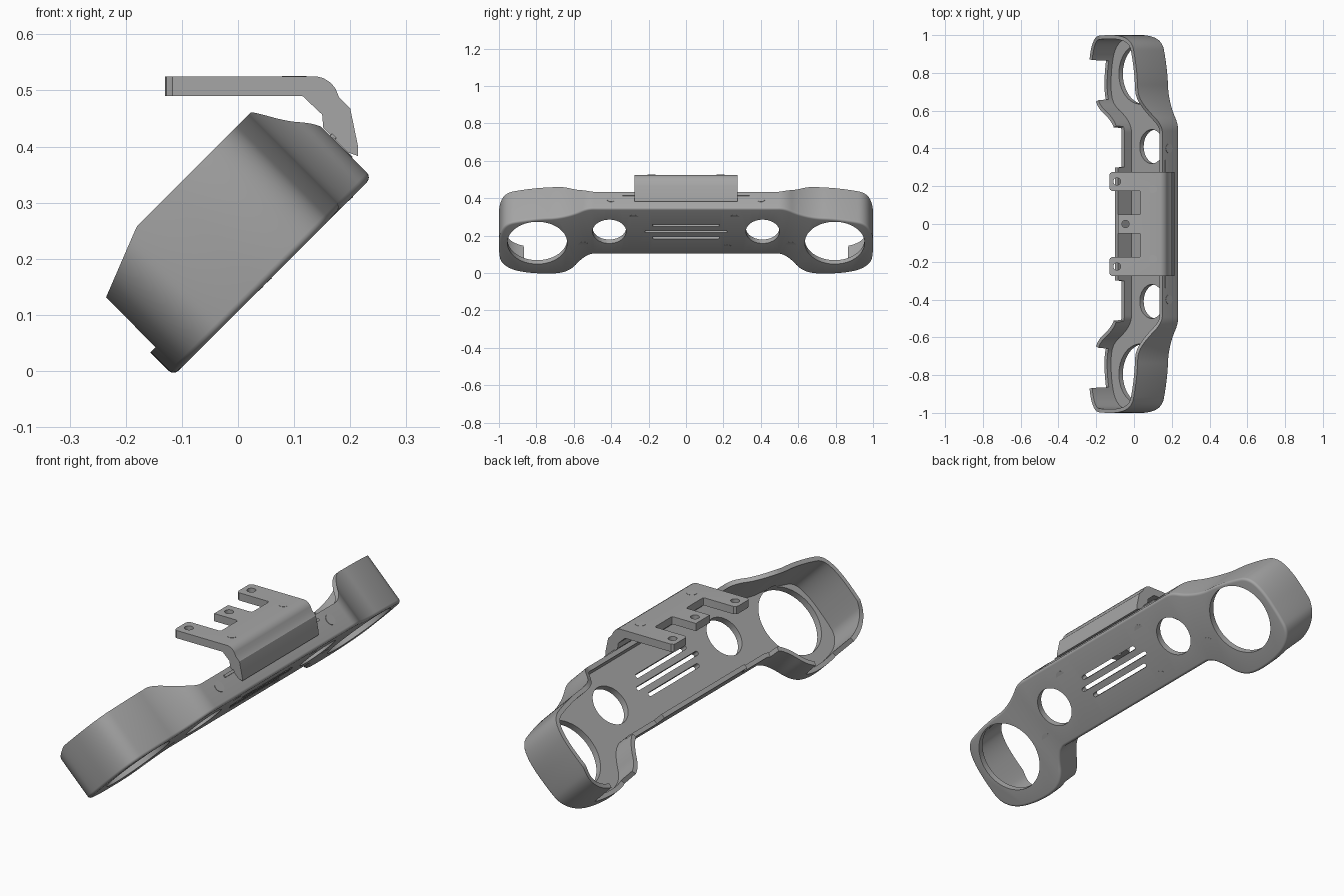
import bpy, bmesh, math
from mathutils import Matrix, Vector

if "Cube" in bpy.data.objects:
    bpy.data.objects.remove(bpy.data.objects["Cube"])

R2 = math.sqrt(2)
FACE = 0.0755          # depth of the outer face along the tilted axis
FLOOR = 0.105          # depth of the inside of the plate
WALL = 0.02
EDGE = 0.012           # rounding of the outer edge

grey = bpy.data.materials.new("plain grey")
grey.use_nodes = True
grey.diffuse_color = (0.38, 0.38, 0.38, 1)
grey.node_tree.nodes["Principled BSDF"].inputs["Base Color"].default_value = (0.38, 0.38, 0.38, 1)

# Tilted frame: local x = along the part, y = up the plate, z = outwards
TILT = Matrix(((0, 1 / R2, 1 / R2, 0), (1, 0, 0, 0), (0, 1 / R2, -1 / R2, 0), (0, 0, 0, 1)))


def place(y, u, depth):
    return TILT @ Vector((y, u, -depth))


def up_plate(z):
    return z * R2 - FACE


def finish(name, bm):
    bmesh.ops.recalc_face_normals(bm, faces=bm.faces)
    mesh = bpy.data.meshes.new(name)
    bm.to_mesh(mesh)
    bm.free()
    mesh.materials.append(grey)
    obj = bpy.data.objects.new(name, mesh)
    bpy.context.collection.objects.link(obj)
    return obj


def prism(name, matrix, points, low, high):
    """Solid from a flat outline, stretched between two heights."""
    bm = bmesh.new()
    rings = [[bm.verts.new(matrix @ Vector((a, b, h))) for a, b in points] for h in (low, high)]
    bm.faces.new(rings[0])
    bm.faces.new(rings[1])
    for i in range(len(points)):
        j = (i + 1) % len(points)
        bm.faces.new((rings[0][i], rings[0][j], rings[1][j], rings[1][i]))
    return finish(name, bm)


def rounded(cx, cy, half_w, half_h, r, steps=6):
    """Rounded rectangle; a circle when the radius fills it."""
    pts = []
    for k, (sx, sy) in enumerate(((1, 1), (-1, 1), (-1, -1), (1, -1))):
        for s in range(steps + 1):
            a = (k + s / steps) * math.pi / 2
            p = (cx + sx * (half_w - r) + r * math.cos(a), cy + sy * (half_h - r) + r * math.sin(a))
            if not pts or math.dist(p, pts[-1]) > 1e-5:
                pts.append(p)
    if math.dist(pts[0], pts[-1]) < 1e-5:
        pts.pop()
    return pts


def circle(cx, cy, r, steps=6):
    return rounded(cx, cy, r, r, r, steps)


def cut(obj, cutters):
    bpy.context.view_layer.objects.active = obj
    for c in cutters:
        c.hide_render = True
        m = obj.modifiers.new("cut", 'BOOLEAN')
        m.operation, m.object, m.solver = 'DIFFERENCE', c, 'EXACT'
        bpy.ops.object.modifier_apply(modifier=m.name)
        bpy.data.objects.remove(c)


def smooth(obj):
    bpy.ops.object.select_all(action='DESELECT')
    obj.select_set(True)
    bpy.context.view_layer.objects.active = obj
    bpy.ops.object.shade_smooth_by_angle(angle=math.radians(30))


# Half outline of the plate, then rounded by corner cutting
keys = [(0, .10), (.46, .10), (.51, .10), (.56, .07), (.61, .015), (.68, -.009), (.82, -.007),
        (.93, .011), (.99, .05), (1, .10), (1, .20), (.965, .262), (.88, .278), (.78, .290),
        (.69, .293), (.60, .314), (.53, .345), (.46, .345), (0, .345)]
half = [Vector((y, up_plate(z))) for y, z in keys]
for _ in range(3):
    new = [half[0]]
    for a, b in zip(half, half[1:]):
        new += [a.lerp(b, .25), a.lerp(b, .75)]
    half = new[:1] + new[2:-1] + [half[-1]]

# Paired points where the lower rim steps
STEPS = (.30, .51, .65, .87)
half = [p for p in half if p.y > .15 or all(abs(p.x - s) > .005 for s in STEPS)]
outline = []
for a, b in zip(half, half[1:]):
    outline.append(a)
    for s in STEPS:
        if a.y < .15 and a.x < s <= b.x:
            for d in (-.002, .002):
                outline.append(a.lerp(b, (s + d - a.x) / (b.x - a.x)))
outline.append(half[-1])
outline += [Vector((-p.x, p.y)) for p in reversed(outline[1:-1])]


def rim(p):
    """Depth of the wall edge at a point of the outline."""
    y, u = abs(p.x), p.y
    if u > .2:
        t = min(max((y - .48) / .22, 0), 1)
        return .2 + .11 * t * t * (3 - 2 * t)
    if y < .30:
        return .207
    if y < .51:
        return .158
    if y < .65:
        return .212
    if y < .87:
        return .134
    return min(.31, .2546 + (u + .085) * .395)


def inset(d):
    n = len(outline)
    res = []
    for i, p in enumerate(outline):
        t = (outline[(i + 1) % n] - outline[i - 1]).normalized()
        res.append(p + Vector((-t.y, t.x)) * d)
    return res


# Shell: rounded outer edge, walls with a stepped rim, flat floor
bm = bmesh.new()
rings = []
for k in range(5):
    a = k / 4 * math.pi / 2
    depth = FACE + EDGE * (1 - math.sin(a))
    rings.insert(0, [place(p.x, p.y, depth) for p in inset(EDGE * (1 - math.cos(a)))])
rings.append([place(p.x, p.y, rim(p)) for p in outline])
inner = inset(WALL)
rings.append([place(p.x, p.y, rim(q)) for p, q in zip(inner, outline)])
rings.append([place(p.x, p.y, FLOOR) for p in inner])
rings = [[bm.verts.new(v) for v in r] for r in rings]
caps = [bm.faces.new(rings[0]), bm.faces.new(rings[-1])]
count = len(outline)
for lo, hi in zip(rings, rings[1:]):
    for i in range(count):
        j = (i + 1) % count
        bm.faces.new((lo[i], lo[j], hi[j], hi[i]))
bmesh.ops.triangulate(bm, faces=caps)
shell = finish("housing_shell", bm)

# Round openings and vent slots
shapes = []
for s in (-1, 1):
    shapes.append(circle(s * .795, .152, .16, 14))
    shapes.append(circle(s * .41, .238, .09, 10))
for k, w in ((-1, .18), (0, .22), (1, .18)):
    shapes.append(rounded(0, .238 + k * .046, w, .009, .0089, 3))
cut(shell, [prism("cutter", TILT, s, -.125, -.05) for s in shapes])
smooth(shell)

# Shallow tilted bosses on the outer face
for y, z in ((-.28, .29), (.26, .29), (-.55, .145), (.56, .145), (.22, .13)):
    m = TILT @ Matrix.Translation((y, up_plate(z), -FACE)) @ Matrix.Rotation(math.radians(4), 4, 'X')
    smooth(prism("face_boss", m, circle(0, 0, .03), -.008, -.0008))

# Round plugs and locating tabs on the upper wall
wall_top = Matrix(((0, 1 / R2, 1 / R2, 0), (1, 0, 0, 0), (0, -1 / R2, 1 / R2, 0), (0, 0, 0, 1)))
for s in (-1, 1):
    smooth(prism("wall_plug", wall_top, circle(s * .4, -.15, .025), .405, up_plate(.345) + .002))
    prism("locating_tab", wall_top, rounded(s * .305, -.175, .035, .006, .003, 2), .405, .418)

# Bent bracket, profile stretched along its length
profile = [(-.13, .525), (.14, .525), (.152, .522), (.165, .514), (.174, .503), (.18, .488),
           (.2, .468), (.214, .4), (.214, .383), (.195, .39), (.152, .433), (.15, .457),
           (.115, .49), (-.13, .49)]
SIDE = Matrix(((1, 0, 0, 0), (0, 0, 1, 0), (0, 1, 0, 0), (0, 0, 0, 1)))
bracket = prism("mounting_bracket", SIDE, profile, -.275, .275)

# Trim the plate into three prongs with screw holes
flat = Matrix.Identity(4)
trims = [rounded(-.0825, s * .1125, .1175, .0625, .008, 2) for s in (-1, 1)]
trims += [[(-.2, -.06), (-.085, -.06), (-.085, .06), (-.2, .06)]]
trims += [circle(-.09, s * .225, .019) for s in (-1, 1)] + [circle(-.045, 0, .019)]
# rounded prong tips
for s in (-1, 1):
    for e in (.175, .275):
        d = .02 if e < .2 else -.02
        trims.append([(-.14, s * (e - d / 2)), (-.14, s * (e + d)), (-.131, s * (e + d)),
                      (-.127, s * (e + d * .3)), (-.118, s * (e + d * .05)), (-.108, s * (e - d / 2))])
cut(bracket, [prism("cutter", flat, t, .47, .55) for t in trims])
smooth(bracket)

# Round plugs on the bracket top
for s in (-1, 1):
    smooth(prism("bracket_plug", flat, circle(.10, s * .185, .022), .515, .526))
